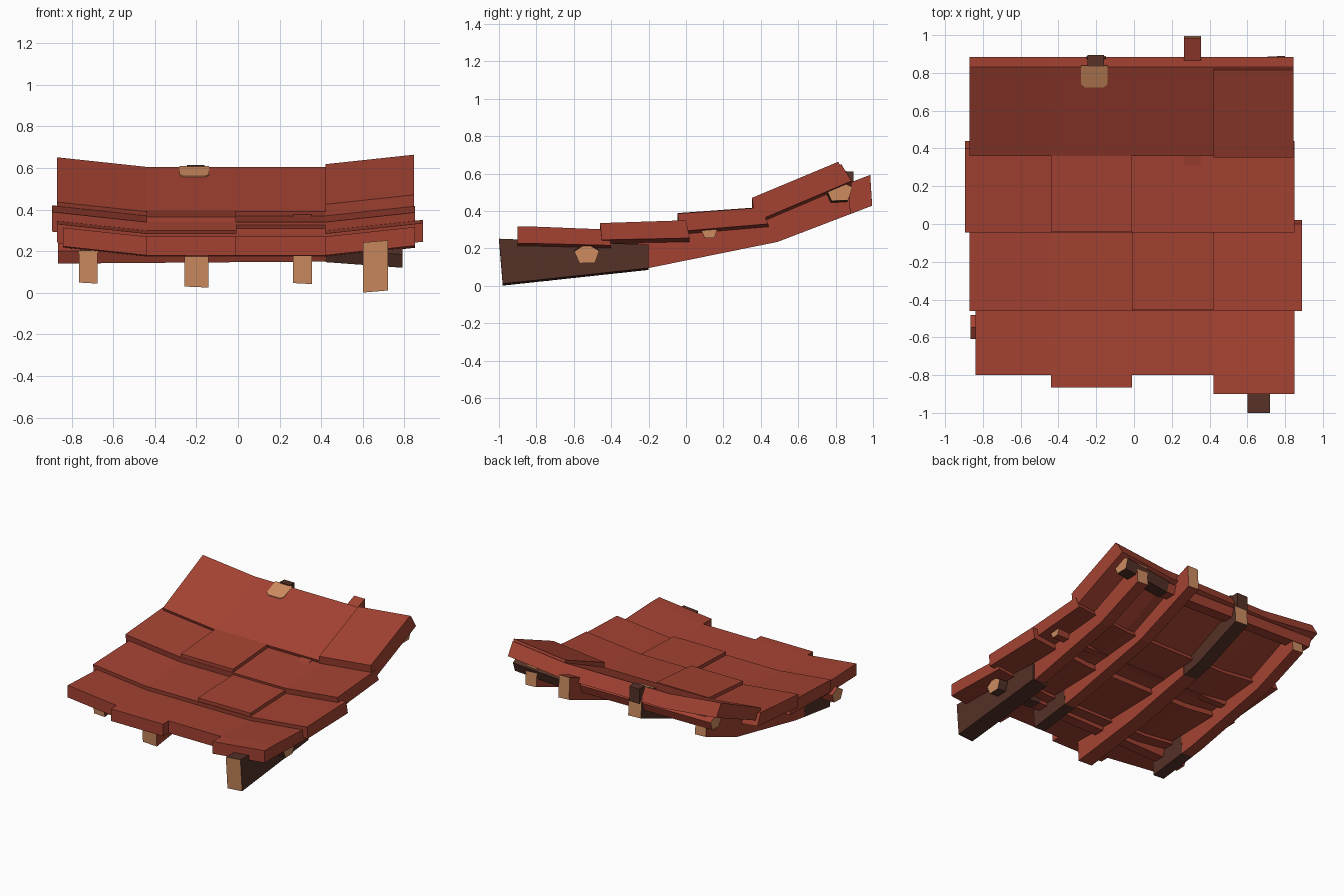
import bpy, bmesh, math
from mathutils import Vector

if "Cube" in bpy.data.objects:
    bpy.data.objects.remove(bpy.data.objects["Cube"])


def material(name, rgb):
    m = bpy.data.materials.new(name)
    m.diffuse_color = (*rgb, 1)
    m.use_nodes = True
    m.node_tree.nodes["Principled BSDF"].inputs["Base Color"].default_value = m.diffuse_color
    return m


RED = material("clay_red", (0.37, 0.055, 0.032))
TAN = material("cut_wood_tan", (0.61, 0.26, 0.115))
BROWN = material("dark_brown_wood", (0.09, 0.031, 0.02))


def loft(name, rings, mat, start_cap=None, end_cap=None):
    """Skin a list of equal point rings and close both ends."""
    bm = bmesh.new()
    vs = [[bm.verts.new(p) for p in r] for r in rings]
    n = len(rings[0])
    for a, b in zip(vs, vs[1:]):
        for i in range(n):
            j = (i + 1) % n
            bm.faces.new((a[i], a[j], b[j], b[i]))
    first = bm.faces.new(vs[0])
    last = bm.faces.new(vs[-1][::-1])
    first.material_index, last.material_index = 1, 2
    bmesh.ops.recalc_face_normals(bm, faces=bm.faces)
    me = bpy.data.meshes.new(name)
    bm.to_mesh(me)
    bm.free()
    for m in (mat, start_cap or mat, end_cap or mat):
        me.materials.append(m)
    ob = bpy.data.objects.new(name, me)
    bpy.context.collection.objects.link(ob)
    return ob


def lift(x):
    """Roof is flat in the middle and curls up at both sides."""
    return 0.045 * max(0, (abs(x + 0.01) - 0.43) / 0.42)


def slab(name, xs, profile):
    """Tile course: (y, z) side profile swept across the x stations."""
    loft(name, [[(x, y, z + lift(x)) for y, z in profile] for x in xs], RED)


C = (-0.44, -0.01, 0.42)
# Overlapping tile courses, front to back
slab("tile_course_1", (-0.84, *C, 0.85),
     [(-0.80, 0.18), (-0.80, 0.27), (-0.42, 0.255), (-0.40, 0.17)])
slab("tile_course_2", (-0.87, *C, 0.89),
     [(-0.45, 0.195), (-0.46, 0.285), (0.0, 0.30), (0.02, 0.205)])
slab("tile_course_3", (-0.895, *C, 0.85),
     [(-0.03, 0.245), (-0.045, 0.34), (0.40, 0.372), (0.44, 0.285)])
slab("tile_course_4", (-0.87, *C, 0.845),
     [(0.39, 0.305), (0.36, 0.39), (0.83, 0.605), (0.885, 0.515)])

# Tiles poking out at the front edge
slab("front_tile_left", (-0.44, -0.01),
     [(-0.865, 0.18), (-0.865, 0.27), (-0.80, 0.27), (-0.80, 0.18)])
slab("front_tile_right", (0.42, 0.85),
     [(-0.90, 0.18), (-0.90, 0.27), (-0.80, 0.27), (-0.80, 0.18)])

# Raised loose tiles
slab("raised_tile_low", (-0.01, 0.42),
     [(-0.455, 0.27), (-0.455, 0.31), (-0.045, 0.325), (-0.045, 0.29)])
slab("raised_tile_mid", (-0.44, -0.01),
     [(-0.043, 0.33), (-0.043, 0.365), (0.36, 0.395), (0.36, 0.36)])
slab("raised_tile_top", (0.42, 0.845),
     [(0.36, 0.37), (0.353, 0.425), (0.815, 0.618), (0.845, 0.54)])

# Rafters: bottom line of the sagging roof, looked up by y
LINE = [(-0.75, 0.025), (-0.2, 0.095), (0.49, 0.235), (1.0, 0.43)]


def bottom(y):
    for (y0, z0), (y1, z1) in zip(LINE, LINE[1:]):
        if y <= y1:
            return z0 + (z1 - z0) * (y - y0) / (y1 - y0)
    return LINE[-1][1]


def rafter(name, x, w, ys, h, mat, start=None, end=None):
    rings = []
    for y in ys:
        z = bottom(y)
        rings.append([(x - w / 2, y, z + 0.005), (x + w / 2, y, z),
                      (x + w / 2, y - 0.01, z + h), (x - w / 2, y - 0.01, z + h)])
    loft(name, rings, mat, start, end)


rafter("rafter_1_front", -0.72, 0.09, (-0.60, -0.30), 0.16, BROWN, TAN)
rafter("rafter_1_back", -0.72, 0.088, (-0.30, -0.2, 0.49, 0.86), 0.15, RED, None, TAN)
rafter("rafter_2_front", -0.20, 0.115, (-0.75, -0.2, 0.35), 0.15, RED, TAN)
rafter("rafter_2_back", -0.20, 0.105, (0.35, 0.49, 0.89), 0.15, BROWN, None, TAN)
rafter("rafter_3_front", 0.31, 0.09, (-0.62, -0.30), 0.14, BROWN, TAN)
rafter("rafter_3_back", 0.31, 0.088, (-0.30, -0.2, 0.49, 0.995), 0.165, RED, None, TAN)
rafter("rafter_4_back", 0.66, 0.09, (-0.25, -0.2, 0.49, 0.88), 0.15, RED, None, TAN)
# Slipped heavy front piece of the right rafter
loft("rafter_4_front",
     [[(x0, y0, z0 - 0.005), (x0 + 0.12, y0, z0 + 0.005),
       (x0 + 0.12, y1, z1), (x0, y1, z1 - 0.01)]
      for x0, y0, z0, y1, z1 in ((0.60, -0.98, 0.006, -1.0, 0.252),
                                 (0.60, -0.2, 0.09, -0.2, 0.22))],
     BROWN, TAN)


# Five-sided cross poles
def pole(name, a, b, r, mat, start=None, end=None):
    rings = []
    for p in (a, b):
        c = Vector(p)
        rings.append([c + Vector((0, r * 1.1 * math.cos(t), r * 0.9 * math.sin(t)))
                      for t in [math.radians(20 + 72 * i) for i in range(5)]])
    loft(name, rings, mat, start, end)


pole("front_pole_left", (-0.865, -0.545, 0.185), (0.42, -0.53, 0.195), 0.06, RED, TAN)
pole("front_pole_right", (0.42, -0.53, 0.195), (0.79, -0.53, 0.168), 0.064, BROWN, None, TAN)
pole("middle_pole", (-0.82, 0.125, 0.285), (0.80, 0.125, 0.285), 0.04, RED, TAN, TAN)
pole("back_pole_left", (-0.82, 0.82, 0.49), (0.42, 0.80, 0.47), 0.06, RED, TAN)
pole("back_pole_right", (0.42, 0.80, 0.47), (0.80, 0.82, 0.505), 0.068, BROWN, None, TAN)

# Chipped patch and broken stub at the top edge
slope = 0.215 / 0.47
outline = [(-0.28, 0.84), (-0.28, 0.74), (-0.26, 0.722), (-0.16, 0.722),
           (-0.14, 0.74), (-0.14, 0.84)]
loft("chip_patch", [[(x, y, 0.605 + (min(y, 0.83) - 0.83) * slope + dz)
                     for x, y in outline] for dz in (-0.003, 0.005)], TAN)
loft("ridge_stub", [[(x, 0.835, 0.55), (x, 0.835, 0.614), (x, 0.895, 0.61), (x, 0.895, 0.50)]
                    for x in (-0.245, -0.16)], BROWN)
